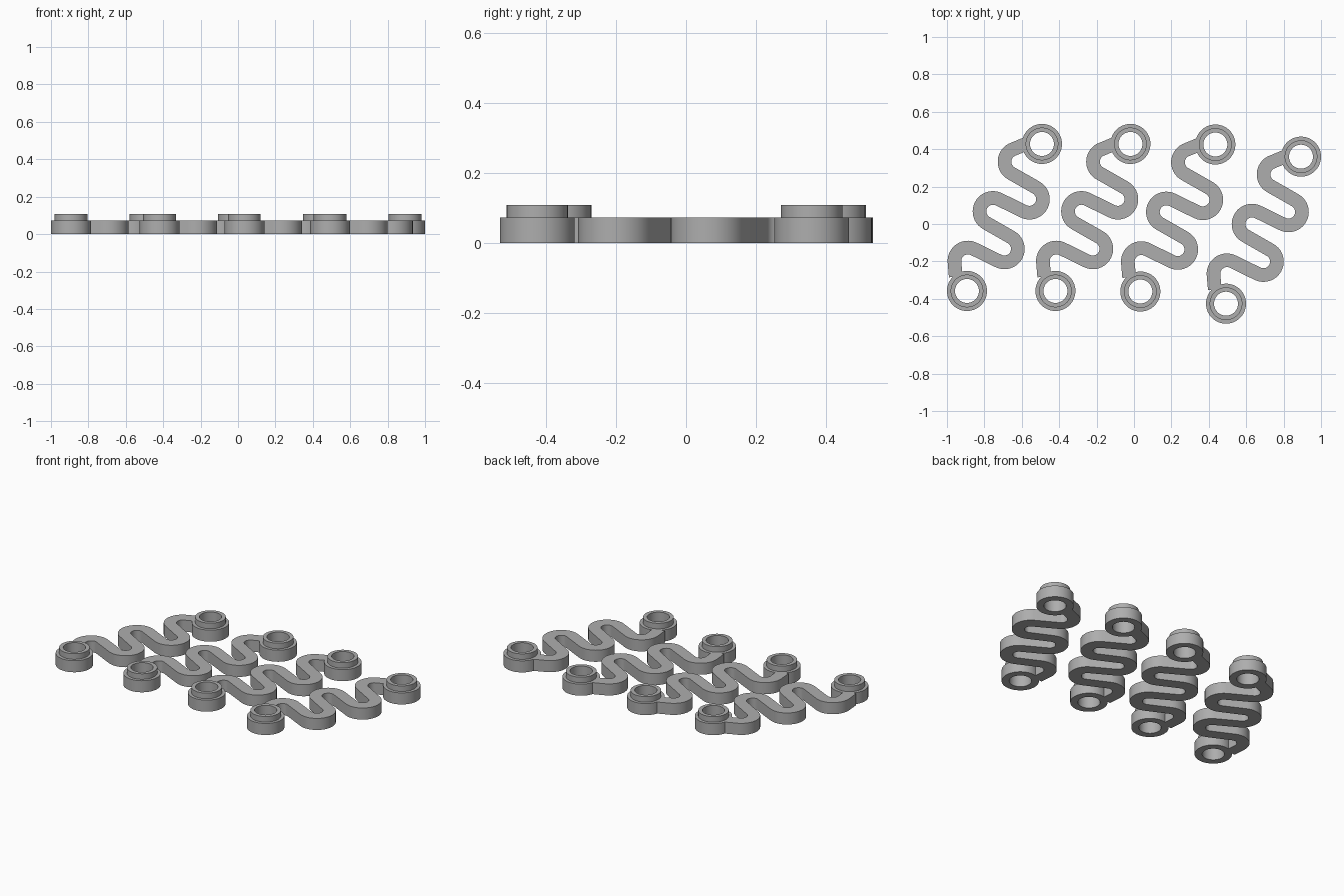
import bpy, bmesh, math
from mathutils import Vector

if "Cube" in bpy.data.objects:
    bpy.data.objects.remove(bpy.data.objects["Cube"])

RING_R, COLLAR_R, HOLE_R = 0.107, 0.0875, 0.064
BODY_H, TOP_H = 0.073, 0.108
BAND, BEND_R = 0.073, 0.072
SPAN = Vector((0.401, 0.786))                 # lower ring centre to upper ring centre
STEP = Vector((0.134, 0.2655))                # one full wave of the band
LINKS = [(-0.893, -0.358), (-0.42, -0.358), (0.034, -0.361), (0.492, -0.426)]

grey = bpy.data.materials.new("grey")
grey.diffuse_color = (0.42, 0.42, 0.42, 1)
grey.use_nodes = True
grey.node_tree.nodes["Principled BSDF"].inputs["Base Color"].default_value = grey.diffuse_color


def make_object(name, bm):
    bmesh.ops.recalc_face_normals(bm, faces=bm.faces)
    mesh = bpy.data.meshes.new(name)
    bm.to_mesh(mesh)
    bm.free()
    mesh.materials.append(grey)
    obj = bpy.data.objects.new(name, mesh)
    bpy.context.collection.objects.link(obj)
    bpy.ops.object.select_all(action='DESELECT')
    obj.select_set(True)
    bpy.context.view_layer.objects.active = obj
    bpy.ops.object.shade_smooth_by_angle(angle=math.radians(35))
    return obj


def loft(bm, rows, closed):
    """Skin closed cross-sections with quads."""
    rows = [[bm.verts.new(p) for p in row] for row in rows]
    n = len(rows[0])
    for i in range(len(rows) if closed else len(rows) - 1):
        a, b = rows[i], rows[(i + 1) % len(rows)]
        for j in range(n):
            k = (j + 1) % n
            bm.faces.new((a[j], a[k], b[k], b[j]))
    if not closed:
        bm.faces.new(rows[0])
        bm.faces.new(rows[-1])


def polar(c, ang, r=BEND_R):
    return c + Vector((math.cos(ang), math.sin(ang))) * r


def wave_path():
    """Alternating clockwise and counter-clockwise bends joined by straight tangents."""
    left, right = Vector((0.005, 0.16)), Vector((0.2, 0.225))
    bends = [left, right, left + STEP, right + STEP, left + 2 * STEP]
    pts = [Vector((-0.06, 0.076))]
    start = math.radians(188)
    for i, c in enumerate(bends):
        turn = -1 if i % 2 == 0 else 1        # -1 is clockwise
        if i + 1 < len(bends):
            d = bends[i + 1] - c
            leave = math.atan2(d.y, d.x) - turn * math.acos(2 * BEND_R / d.length)
        else:
            leave = math.radians(118)
        sweep = ((leave - start) * turn) % (2 * math.pi) * turn
        pts += [polar(c, start + sweep * k / 20) for k in range(21)]
        start = leave + math.pi               # inner tangent lands opposite
    pts.append(Vector((0.32, 0.788)))
    return pts


def ring(name, c):
    # stepped hollow ring: wide base with a narrower collar
    profile = [(HOLE_R, 0), (RING_R, 0), (RING_R, BODY_H),
               (COLLAR_R, BODY_H), (COLLAR_R, TOP_H), (HOLE_R, TOP_H)]
    bm = bmesh.new()
    rows = []
    for k in range(64):
        a = 2 * math.pi * k / 64
        rows.append([(c.x + r * math.cos(a), c.y + r * math.sin(a), z) for r, z in profile])
    loft(bm, rows, True)
    make_object(name, bm)


def band(name, origin):
    # flat serpentine strip between the rings
    pts = wave_path()
    rows = []
    for i, p in enumerate(pts):
        t = (pts[min(i + 1, len(pts) - 1)] - pts[max(i - 1, 0)]).normalized()
        if i in (1, len(pts) - 2):            # bisect the uneven end joints
            t = ((pts[i + 1] - p).normalized() + (p - pts[i - 1]).normalized()).normalized()
        side = Vector((-t.y, t.x)) * BAND / 2
        a, b = origin + p + side, origin + p - side
        rows.append([(a.x, a.y, 0), (b.x, b.y, 0), (b.x, b.y, BODY_H), (a.x, a.y, BODY_H)])
    bm = bmesh.new()
    loft(bm, rows, False)
    make_object(name, bm)


for n, xy in enumerate(LINKS, 1):
    low = Vector(xy)
    ring(f"lower_ring_{n}", low)
    ring(f"upper_ring_{n}", low + SPAN)
    band(f"wavy_band_{n}", low)
